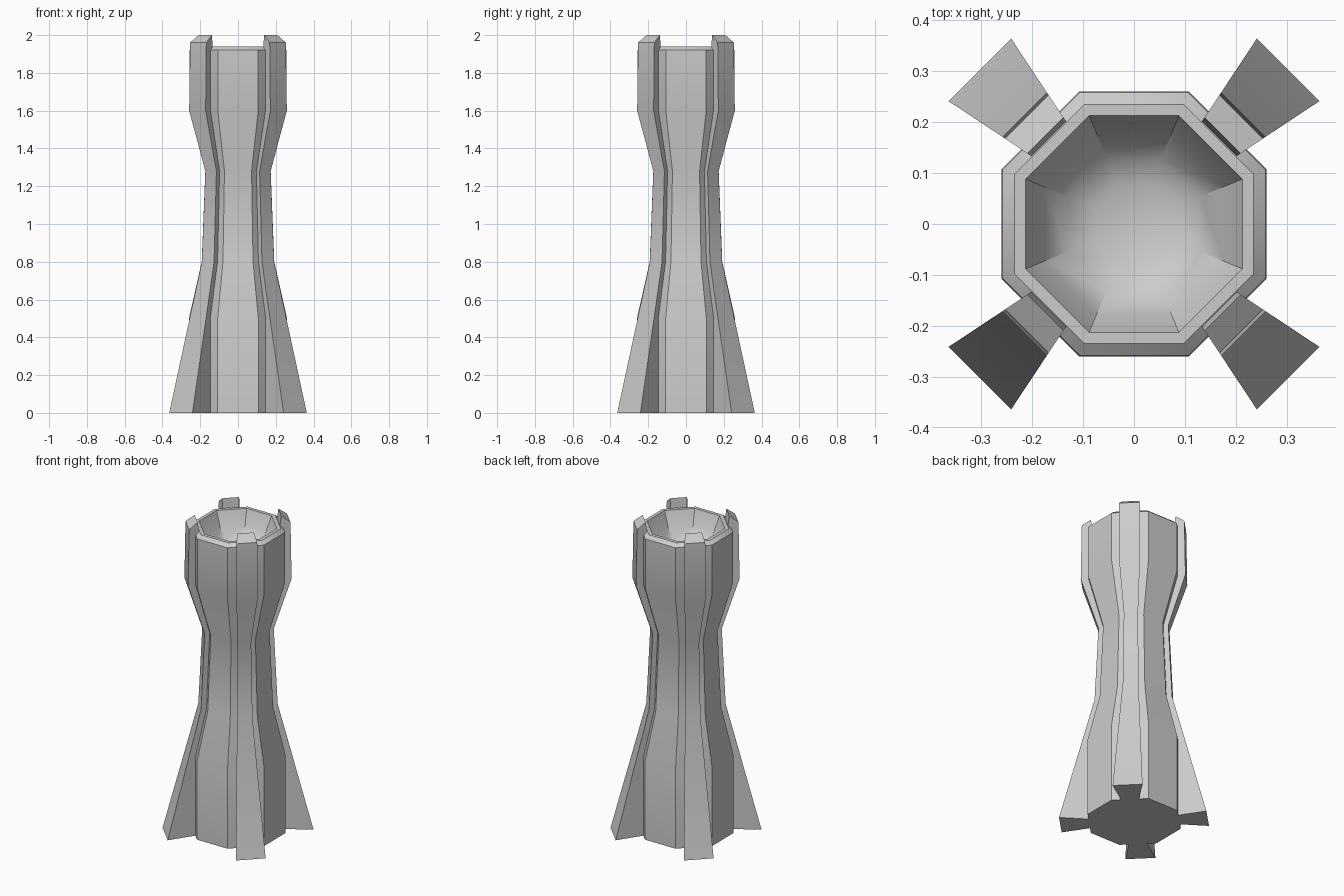
import bpy, bmesh
from math import pi, cos, sin, radians

if "Cube" in bpy.data.objects:
    bpy.data.objects.remove(bpy.data.objects["Cube"])


def finish(bm, name):
    bmesh.ops.recalc_face_normals(bm, faces=bm.faces[:])
    mesh = bpy.data.meshes.new(name)
    bm.to_mesh(mesh)
    bm.free()
    obj = bpy.data.objects.new(name, mesh)
    bpy.context.collection.objects.link(obj)
    bpy.ops.object.select_all(action='DESELECT')
    obj.select_set(True)
    bpy.context.view_layer.objects.active = obj
    bpy.ops.object.shade_smooth_by_angle(angle=radians(32))
    return obj


# Octagonal body with hollow bowl: (distance to flat side, height)
body_profile = [(.26, 0), (.26, .5), (.192, .8), (.173, 1.28), (.258, 1.6),
                (.258, 1.92), (.235, 1.94), (.213, 1.94),
                (.178, 1.85), (.13, 1.79), (.077, 1.765)]
bm = bmesh.new()
rings = []
for apothem, z in body_profile:
    r = apothem / cos(pi / 8)
    rings.append([bm.verts.new((r * cos(pi / 8 + i * pi / 4),
                                r * sin(pi / 8 + i * pi / 4), z)) for i in range(8)])
for a, b in zip(rings, rings[1:]):
    for i in range(8):
        j = (i + 1) % 8
        bm.faces.new((a[i], a[j], b[j], b[i]))
bm.faces.new(rings[0][::-1])
bm.faces.new(rings[-1])
finish(bm, "tower_body")

# Four diagonal fins, widening in proportion to radius: (radius, height)
fin_profile = [(.428, 0), (.225, .8), (.203, 1.28), (.304, 1.6), (.298, 1.96),
               (.246, 2), (.236, 1.93), (.236, 1.6), (.15, 1.28), (.165, .8),
               (.23, .5), (.23, 0)]
TAPER = .203
for k, name in enumerate(("back_right", "back_left", "front_left", "front_right")):
    c, s = cos(pi / 4 + k * pi / 2), sin(pi / 4 + k * pi / 2)
    bm = bmesh.new()
    sides = [[bm.verts.new((r * (c - s * t), r * (s + c * t), z)) for r, z in fin_profile]
             for t in (-TAPER, TAPER)]
    n = len(fin_profile)
    for i in range(n):
        j = (i + 1) % n
        bm.faces.new((sides[0][i], sides[0][j], sides[1][j], sides[1][i]))
    bm.faces.new(sides[0])
    bm.faces.new(sides[1][::-1])
    finish(bm, name + "_fin")
